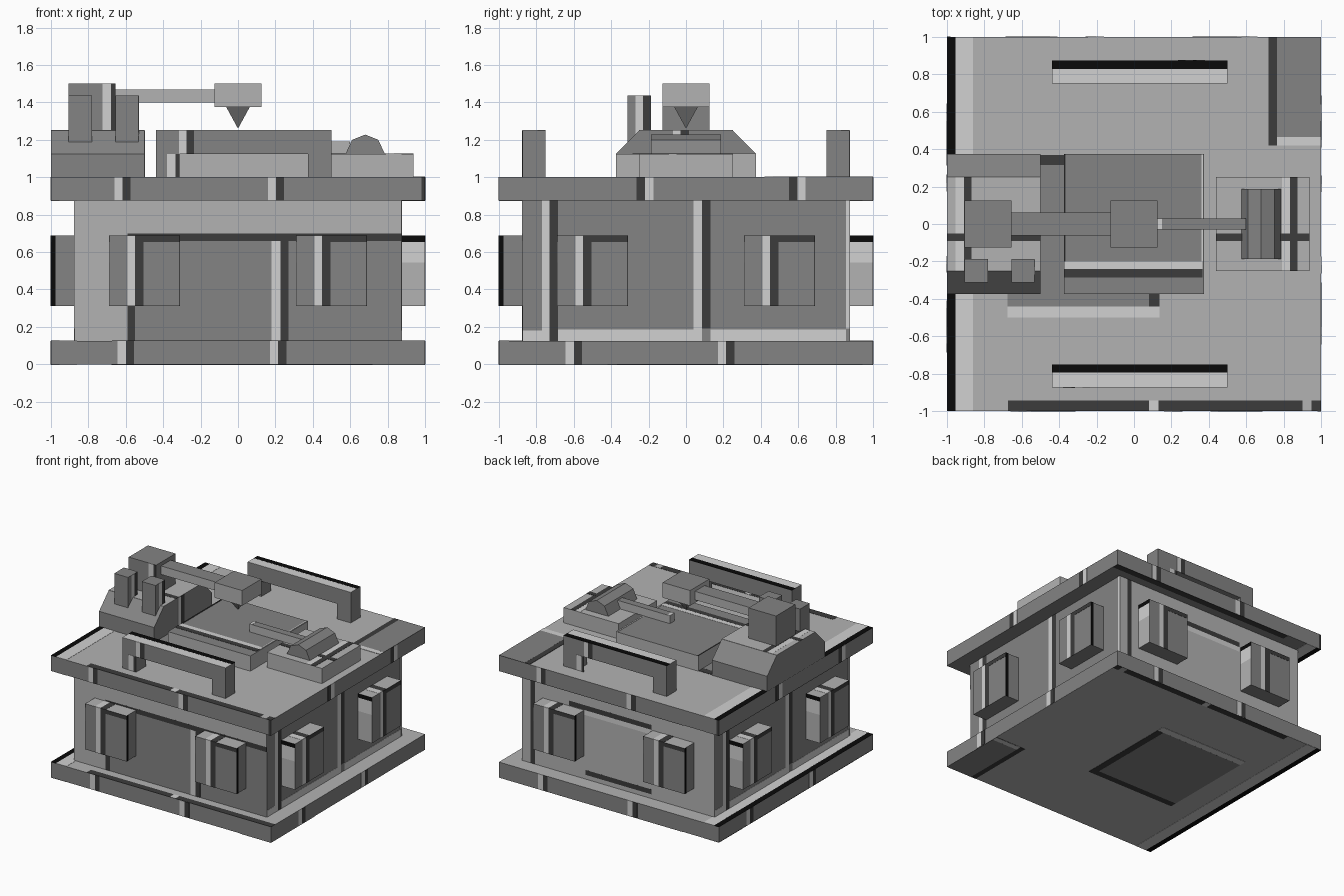
import bpy, bmesh, math
from mathutils import Matrix

if "Cube" in bpy.data.objects:
    bpy.data.objects.remove(bpy.data.objects["Cube"])

# Five flat greys
GREYS = [("black", .003), ("dark_grey", .045), ("mid_grey", .23), ("light_grey", .45), ("pale_grey", .64)]
K, D, M, L, P = range(5)
MATS = []
for n, v in GREYS:
    m = bpy.data.materials.new(n)
    m.diffuse_color = (v, v, v, 1)
    m.use_nodes = True
    m.node_tree.nodes["Principled BSDF"].inputs["Base Color"].default_value = m.diffuse_color
    MATS.append(m)
T = .0015  # paint thickness


def finish(name, bm, turn=0):
    bmesh.ops.rotate(bm, verts=bm.verts, matrix=Matrix.Rotation(math.radians(90 * turn), 3, 'Z'))
    bmesh.ops.recalc_face_normals(bm, faces=bm.faces)
    me = bpy.data.meshes.new(name)
    bm.to_mesh(me)
    bm.free()
    for m in MATS:
        me.materials.append(m)
    ob = bpy.data.objects.new(name, me)
    bpy.context.collection.objects.link(ob)
    return ob


def part(name, boxes, turn=0):
    """Boxes as (x0, x1, y0, y1, z0, z1, side colour[, top colour])."""
    bm = bmesh.new()
    for x0, x1, y0, y1, z0, z1, *cols in boxes:
        mat = Matrix.Translation(((x0 + x1) / 2, (y0 + y1) / 2, (z0 + z1) / 2)) @ \
            Matrix.Diagonal((x1 - x0, y1 - y0, z1 - z0, 1))
        vs = bmesh.ops.create_cube(bm, size=1, matrix=mat)['verts']
        for f in {f for v in vs for f in v.link_faces}:
            f.material_index = cols[-1] if f.normal.z > .5 or f.calc_center_median().z > z1 - 1e-5 else cols[0]
    return finish(name, bm, turn)


def prism(name, pts, axis, a, b, col):
    """Extrude a profile along x or y; profile is (other axis, z)."""
    bm = bmesh.new()
    vs = [bm.verts.new((a, p, z) if axis == 'x' else (p, a, z)) for p, z in pts]
    f = bm.faces.new(vs)
    r = bmesh.ops.extrude_face_region(bm, geom=[f])
    d = (b - a, 0, 0) if axis == 'x' else (0, b - a, 0)
    bmesh.ops.translate(bm, verts=[g for g in r['geom'] if isinstance(g, bmesh.types.BMVert)], vec=d)
    for f in bm.faces:
        f.material_index = col
    return finish(name, bm)


def wall_paint(name, depth, rects, turn=0):
    """Painted rectangles (u0, u1, z0, z1, colour) on a side; later ones lie higher."""
    part(name, [(a, b, -depth - T * (1 + .2 * i / len(rects)), -depth, c, d, col)
                for i, (a, b, c, d, col) in enumerate(rects)], turn)


def flat_paint(name, z, rects, up=1):
    """Painted rectangles (x0, x1, y0, y1, colour) on a level face; down faces mirror y."""
    out = []
    for i, (a, b, c, d, col) in enumerate(rects):
        t = T * (1 + i / len(rects))
        out.append((a, b, c, d, z, z + t, col) if up > 0 else (a, b, -d, -c, z - t, z, col))
    part(name, out)


# Case: base, body and deck
part("base_plate", [(-1, 1, -1, 1, 0, .125, M, L)])
part("body", [(-.875, .875, -.875, .875, .125, .875, M)])
part("deck", [(-1, 1, -1, 1, .875, 1, M, L)])

# Worn panel pattern on level faces
PLATE = [(-1, -.955, -1, 1, K), (-.955, -.86, -1, 1, P), (-.675, 1, -1, -.945, D),
         (.08, .13, -1, -.945, P), (.9, .95, -1, -.945, L),
         (-.675, .135, -.5, -.44, P), (-.675, .135, -.44, .37, D), (-.675, .08, -.44, .315, M),
         (.72, 1, .42, 1, D), (.765, 1, .42, .465, P), (.765, 1, .465, 1, M)]
flat_paint("deck_paint", 1, PLATE)
flat_paint("base_rim_paint", .125, PLATE[:4])
flat_paint("underside_ground_paint", 0, [(-.86, 1, -1, 1, L)], -1)
flat_paint("underside_paint", -T, [(a, b, c, d, e) for a, b, c, d, e in PLATE], -1)
flat_paint("deck_underside_paint", .875, PLATE[:3], -1)

# Painted stripes on plate edges
for k in range(4):
    base = [r for u in (-.645, .17) for r in
            ((u, u + .045, 0, .125, P), (u + .045, u + .088, 0, .125, D))]
    wall_paint("base_edge_stripes", 1, base, k)
    if k % 2 == 0:
        deck = [r for u in (-.66, .16) for r in
                ((u, u + .042, .875, 1, P), (u + .042, u + .085, .875, 1, D))]
        deck.append((.98, 1, .875, 1, D))
    else:
        deck = [(-.265, -.22, .875, 1, D), (-.22, -.175, .875, 1, P),
                (.55, .595, .875, 1, D), (.595, .64, .875, 1, P)]
    wall_paint("deck_edge_stripes", 1, deck, k)

# Painted body walls
FRONT = [(-.875, -.59, .125, .875, L), (-.59, .875, .7, .875, L), (-.59, -.55, .125, .7, D),
         (-.55, .875, .66, .7, D), (.18, .228, .125, .66, P), (.228, .27, .125, .66, D)]
BACK = [(-.875, .875, .125, .875, L), (-.45, .3, .69, .73, D), (-.45, .3, .65, .69, P),
        (-.3, .3, .16, .2, D), (-.8, -.76, .125, .875, D)]
SIDE = [(-.77, -.73, .125, .875, P), (-.73, -.685, .125, .875, D), (.04, .085, .125, .875, P),
        (.085, .13, .19, .875, D), (-.875, -.77, .125, .18, P), (-.685, .04, .125, .185, P),
        (.13, .855, .125, .185, P), (.855, .875, .19, .875, P)]
for k, rects in enumerate((FRONT, SIDE, BACK, SIDE)):
    wall_paint("wall_paint", .875, rects, k)

# Two raised pads on every side
for k in range(4):
    for c in (-.5, .5):
        a, b = c - .1875, c + .1875
        part("side_pad", [(a, b, -1, -.875, .3125, .6875, M, L)], k)
        wall_paint("pad_stripes", 1, [(c - .09, c - .05, .3125, .6875, P), (c - .05, c - .005, .3125, .655, D),
                                      (c - .05, b, .655, .6875, D)], k)
        part("pad_edge_paint", [(a - T, a, -1, -.875, .655, .6875, K), (a - T, a, -1, -.875, .545, .655, P),
                                (a - T, a, -1, -.875, .3125, .545, L), (b, b + T, -1, -.975, .3125, .6875, K),
                                (c - .05, c, -1, -.875, .6875, .6875 + T, D),
                                (c - .1, c - .05, -1, -.875, .6875, .6875 + T, P)], k)

# Carry handles at front and back
for y in (-.875, .75):
    e = y + .125
    part("handle", [(-.4375, .5, y, e, 1.125, 1.25, M), (-.4375, -.3125, y, e, 1, 1.125, M),
                    (.375, .5, y, e, 1, 1.125, M)])
    flat_paint("handle_top_paint", 1.25, [(-.4375, .5, y, y + .08, P), (-.4375, .5, y + .08, e, K)])
for k in (0, 2):
    wall_paint("handle_stripes", .875, [(-.315, -.275, 1.125, 1.25, P), (-.275, -.235, 1.125, 1.25, D),
                                        (-.38, -.335, 1, 1.125, P), (-.335, -.3125, 1, 1.125, D)], k)

# Work bed
part("work_bed", [(-.375, .375, -.375, .375, 1, 1.125, L, M)])
flat_paint("bed_stripes", 1.125, [(-.375, .365, -.24, -.2, P), (-.375, .365, -.285, -.24, D),
                                  (.36, .37, -.2, .375, P), (-.375, -.365, -.2, .375, D)])

# Left housing with sloped shoulders
prism("left_housing", [(-.375, 1), (.375, 1), (.375, 1.125), (.25, 1.25), (-.25, 1.25), (-.375, 1.125)],
      'x', -1, -.5, M)
flat_paint("housing_top_paint", 1.25, [(-1, -.5, -.25, .25, L), (-.955, -.91, -.25, .25, P),
                                       (-.91, -.87, -.25, .25, D), (-1, -.5, -.09, -.05, D)])
part("housing_end_stripes", [(-.5, -.5 + T, -.07, -.03, 1, 1.25, P), (-.5, -.5 + T, -.03, .015, 1, 1.25, D)])

# Two short posts
for x in (-.906, -.656):
    part("post", [(x, x + .125, -.3125, -.1875, 1.1875, 1.4375, M)])
    part("post_stripes", [(x + .125, x + .125 + T, -.27, -.23, 1.1875, 1.4375, P),
                          (x + .125, x + .125 + T, -.23, -.19, 1.1875, 1.4375, D)])

# Tool arm, head and pointed tip
part("arm_block", [(-.906, -.656, -.125, .125, 1.25, 1.5, M)])
wall_paint("arm_block_stripes", .125, [(-.725, -.68, 1.25, 1.5, P), (-.68, -.656, 1.25, 1.5, D)])
part("tool_arm", [(-.656, -.125, -.0625, .0625, 1.40, 1.47, L, M)])
part("tool_head", [(-.125, .125, -.125, .125, 1.375, 1.5, L, M)])
tip = bmesh.new()
bmesh.ops.create_cone(tip, cap_ends=True, segments=4, radius1=0, radius2=.0625 * math.sqrt(2), depth=.115,
                      matrix=Matrix.Translation((0, 0, 1.3175)) @ Matrix.Rotation(math.pi / 4, 4, 'Z'))
bmesh.ops.remove_doubles(tip, verts=tip.verts, dist=1e-4)
for f in tip.faces:
    f.material_index = M
finish("tool_tip", tip)

# Right stand with rounded roller and rod
part("right_stand", [(.4375, .9375, -.25, .25, 1, 1.125, L)])
flat_paint("stand_stripes", 1.125, [(.79, .833, -.25, .25, P), (.833, .875, -.25, .25, D),
                                    (.4375, .9375, -.09, -.05, D)])
prism("roller", [(.575, 1.125), (.785, 1.125), (.75, 1.2), (.68, 1.228), (.61, 1.2)], 'y', -.1875, .1875, M)
part("rod", [(.125, .6, -.03, .03, 1.125, 1.19, L, M)])
part("rod_end_paint", [(.125, .15, -.03, .03, 1.19, 1.19 + T, P)])
